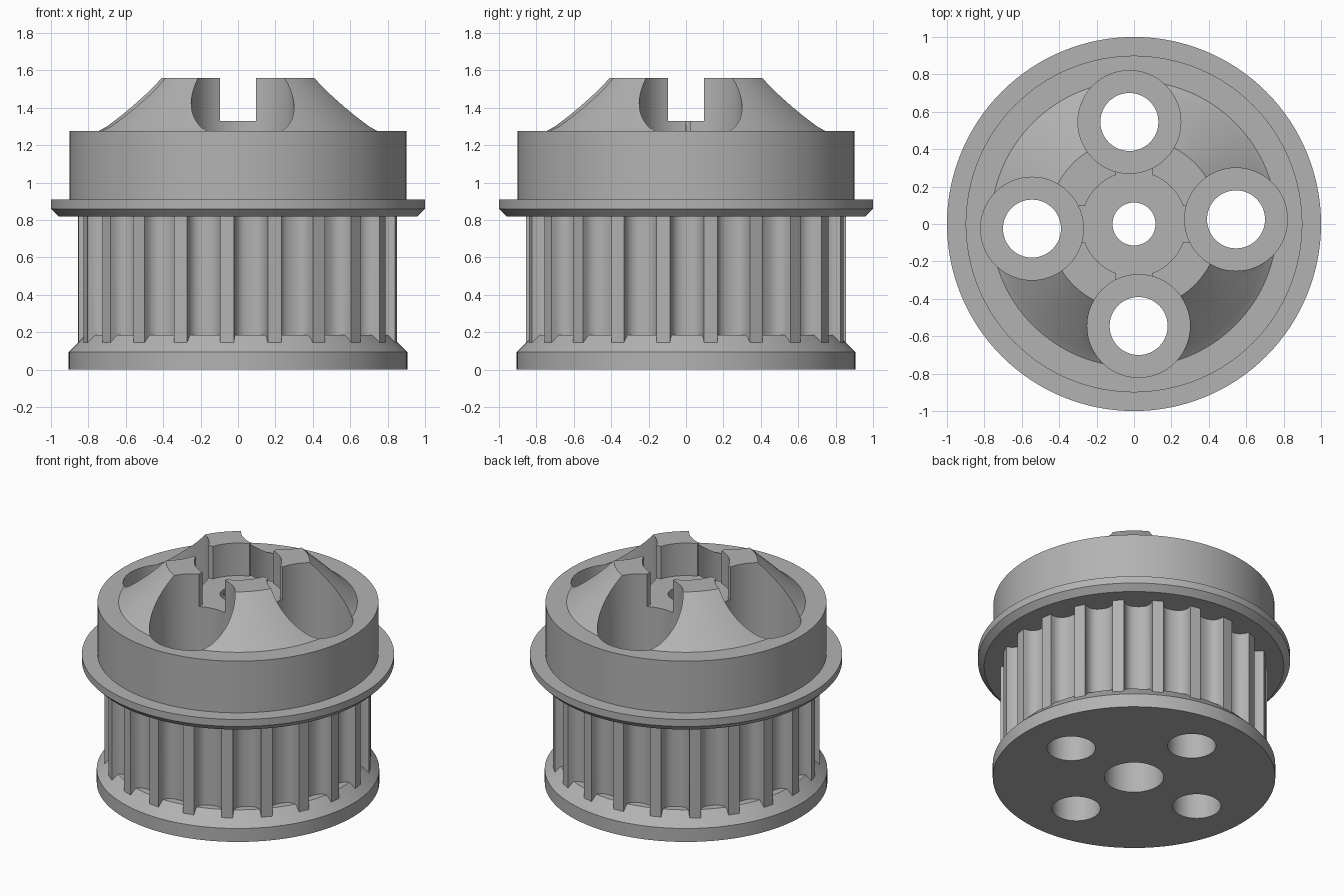
import bpy, bmesh, math
from math import sin, cos, pi, radians

if "Cube" in bpy.data.objects:
    bpy.data.objects.remove(bpy.data.objects["Cube"], do_unlink=True)

grey = bpy.data.materials.new("plain grey")
grey.use_nodes = True
COLOUR = (0.45, 0.45, 0.45, 1)
grey.diffuse_color = COLOUR
grey.node_tree.nodes["Principled BSDF"].inputs["Base Color"].default_value = COLOUR

SEGMENTS = 128
TEETH = 21


def finish(bm, name):
    bmesh.ops.recalc_face_normals(bm, faces=bm.faces)
    mesh = bpy.data.meshes.new(name)
    bm.to_mesh(mesh)
    bm.free()
    mesh.materials.append(grey)
    obj = bpy.data.objects.new(name, mesh)
    bpy.context.collection.objects.link(obj)
    return obj


def lathe(name, profile):
    """Closed solid from (radius, height) points, capped at both ends."""
    bm = bmesh.new()
    rings = [[bm.verts.new((r * cos(2 * pi * i / SEGMENTS), r * sin(2 * pi * i / SEGMENTS), z))
              for i in range(SEGMENTS)] for r, z in profile]
    for low, high in zip(rings, rings[1:]):
        for i in range(SEGMENTS):
            j = (i + 1) % SEGMENTS
            bm.faces.new((low[i], low[j], high[j], high[i]))
    bm.faces.new(rings[0])
    bm.faces.new(rings[-1])
    return finish(bm, name)


def prism(name, outline, z0, z1):
    """Extrude a flat outline upwards."""
    bm = bmesh.new()
    face = bm.faces.new([bm.verts.new((x, y, z0)) for x, y in outline])
    top = bmesh.ops.extrude_face_region(bm, geom=[face])["geom"]
    bmesh.ops.translate(bm, vec=(0, 0, z1 - z0),
                        verts=[v for v in top if isinstance(v, bmesh.types.BMVert)])
    return finish(bm, name)


def cylinder(name, x, y, radius, z0, z1, sides=64):
    return prism(name, [(x + radius * cos(2 * pi * i / sides), y + radius * sin(2 * pi * i / sides))
                        for i in range(sides)], z0, z1)


def combine(target, other, operation):
    mod = target.modifiers.new(operation.lower(), 'BOOLEAN')
    mod.operation = operation
    mod.solver = 'EXACT'
    mod.object = other
    bpy.context.view_layer.objects.active = target
    bpy.ops.object.modifier_apply(modifier=mod.name)
    bpy.data.objects.remove(other, do_unlink=True)


# Toothed section: narrow lands with rounded grooves between them
outline = []
pitch = 2 * pi / TEETH
half_groove = pitch * 0.355
for k in range(TEETH):
    middle = radians(-8.2) + (k + 0.5) * pitch
    for s in range(17):
        a = pi * s / 16
        c = -cos(a)
        angle = middle + half_groove * math.copysign(abs(c) ** 0.8, c)
        r = 0.855 - 0.09 * max(sin(a), 0) ** 0.8
        outline.append((r * cos(angle), r * sin(angle)))
pulley = prism("toothed_pulley", outline, 0.1, 0.88)

# Chamfered base flange
base = lathe("base_flange", [(0.905, 0), (0.905, 0.095), (0.815, 0.185)])
combine(pulley, base, 'UNION')

# Upper flange, collar and conical hub
hub = lathe("upper_hub", [(0.96, 0.82), (1, 0.86), (1, 0.91), (0.9, 0.91), (0.9, 1.275),
                          (0.765, 1.275), (0.73, 1.3), (0.46, 1.56)])
combine(pulley, hub, 'UNION')

# Central socket, stepped bore and cross slots
for name, radius, z0, z1 in (("socket", 0.28, 1.33, 1.7), ("shaft_hole", 0.115, 0.5, 1.5),
                             ("lower_bore", 0.19, -0.1, 1.0)):
    combine(pulley, cylinder(name, 0, 0, radius, z0, z1), 'DIFFERENCE')

# Four counterbored screw holes, each opened to the socket by a slot
for k in range(4):
    turn = radians(2.6) + k * pi / 2
    x, y = 0.546 * cos(turn), 0.546 * sin(turn)
    combine(pulley, cylinder("counterbore", x, y, 0.275, 0.92, 1.7), 'DIFFERENCE')
    combine(pulley, cylinder("screw_hole", x, y, 0.155, -0.1, 1.2), 'DIFFERENCE')
    corners = [(0.2, -0.095), (0.4, -0.095), (0.4, 0.095), (0.2, 0.095)]
    slot = [(u * cos(k * pi / 2) - v * sin(k * pi / 2), u * sin(k * pi / 2) + v * cos(k * pi / 2))
            for u, v in corners]
    combine(pulley, prism("slot", slot, 1.33, 1.7), 'DIFFERENCE')

bpy.ops.object.select_all(action='DESELECT')
pulley.select_set(True)
bpy.context.view_layer.objects.active = pulley
bpy.ops.object.shade_smooth_by_angle(angle=radians(30))
